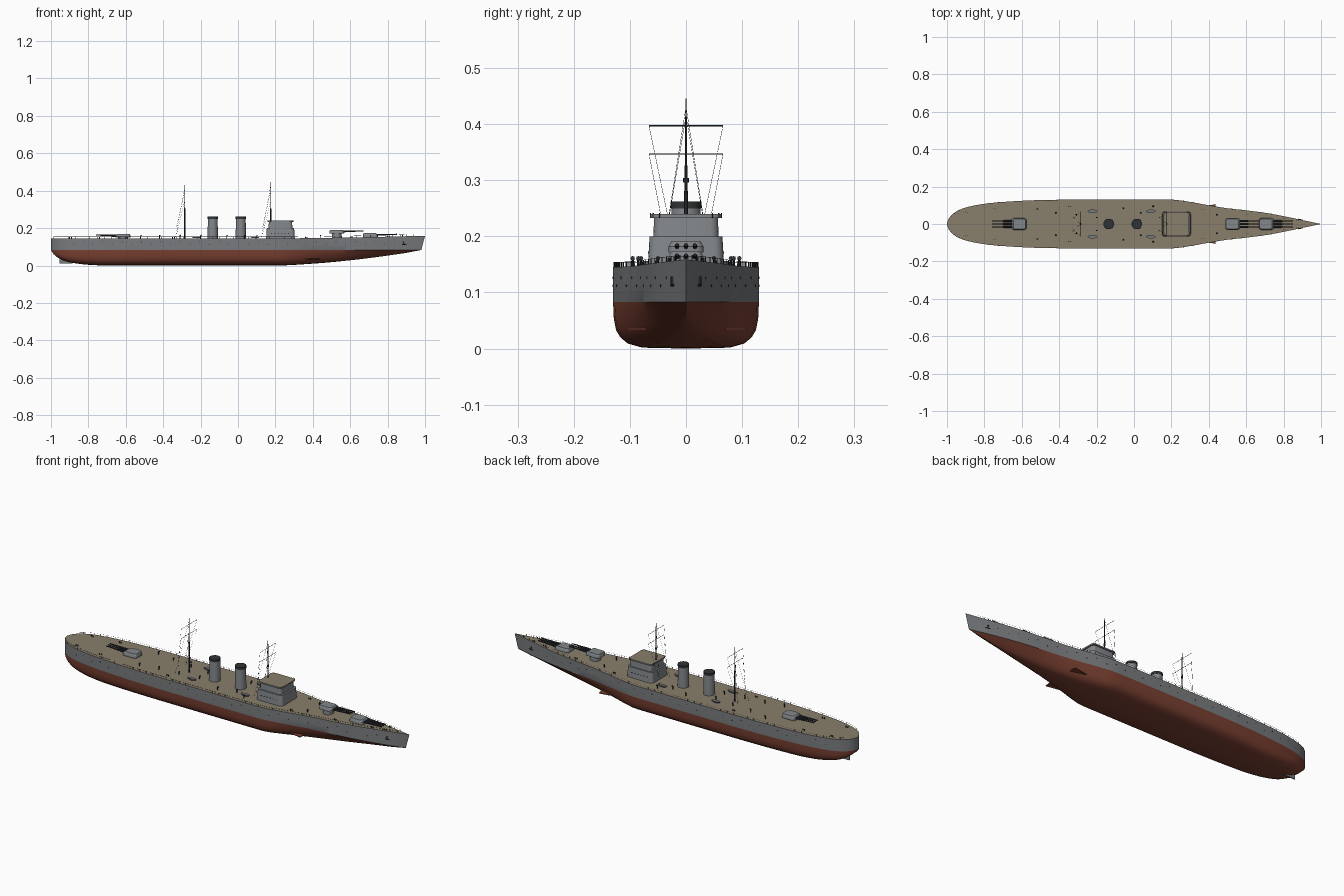
import bpy, bmesh, math
from mathutils import Vector

if "Cube" in bpy.data.objects:
    bpy.data.objects.remove(bpy.data.objects["Cube"])

def material(name, rgb):
    m = bpy.data.materials.new(name)
    m.diffuse_color = (*rgb, 1)
    m.use_nodes = True
    m.node_tree.nodes["Principled BSDF"].inputs["Base Color"].default_value = m.diffuse_color
    return m

GREY = material("hull grey", (0.19, 0.20, 0.21))
LIGHT = material("superstructure grey", (0.23, 0.245, 0.26))
RED = material("bottom red", (0.19, 0.05, 0.03))
DECK = material("deck tan", (0.25, 0.21, 0.145))
DARK = material("dark metal", (0.03, 0.033, 0.037))

def finish(name, bm, mats, angle=30):
    bmesh.ops.recalc_face_normals(bm, faces=bm.faces)
    me = bpy.data.meshes.new(name)
    bm.to_mesh(me)
    bm.free()
    ob = bpy.data.objects.new(name, me)
    bpy.context.collection.objects.link(ob)
    for m in mats:
        me.materials.append(m)
    bpy.ops.object.select_all(action='DESELECT')
    ob.select_set(True)
    bpy.context.view_layer.objects.active = ob
    bpy.ops.object.shade_smooth_by_angle(angle=math.radians(angle))
    return ob

def loft(bm, rings, cap=True):
    """Skin closed rings of points; returns the last cap."""
    vs = [[bm.verts.new(p) for p in r] for r in rings]
    n = len(vs[0])
    for a, b in zip(vs, vs[1:]):
        for i in range(n):
            bm.faces.new((a[i], a[(i + 1) % n], b[(i + 1) % n], b[i]))
    if cap:
        bm.faces.new(vs[0])
        return bm.faces.new(vs[-1])

def rod(bm, a, b, r0, r1=None, n=6):
    a, b = Vector(a), Vector(b)
    q = (b - a).to_track_quat('Z', 'Y')
    rings = []
    for p, r in ((a, r0), (b, r0 if r1 is None else r1)):
        rings.append([p + q @ Vector((r * math.cos(t * math.tau / n), r * math.sin(t * math.tau / n), 0))
                      for t in range(n)])
    loft(bm, rings)

def rounded(cx, hx, hy, z, r, seg=4):
    """Rounded rectangle ring."""
    pts = []
    for k, (sx, sy) in enumerate(((1, 1), (-1, 1), (-1, -1), (1, -1))):
        for i in range(seg + 1):
            t = (k + i / seg) * math.pi / 2
            pts.append((cx + sx * (hx - r) + r * math.cos(t), sy * (hy - r) + r * math.sin(t), z))
    return pts

def curve(table, x):
    """Monotone smooth interpolation through (x, value) points."""
    d = [(b[1] - a[1]) / (b[0] - a[0]) for a, b in zip(table, table[1:])]
    def slope(i):
        if i == 0 or i == len(d):
            return d[min(i, len(d) - 1)]
        p, q = d[i - 1], d[i]
        return 2 * p * q / (p + q) if p * q > 0 else 0
    i = max(k for k in range(len(d)) if x >= table[k][0] or k == 0)
    (x0, y0), (x1, y1) = table[i], table[i + 1]
    h = x1 - x0
    t = (x - x0) / h
    return (y0 * (1 + 2 * t) * (1 - t) ** 2 + slope(i) * h * t * (1 - t) ** 2
            + y1 * t * t * (3 - 2 * t) + slope(i + 1) * h * t * t * (t - 1))

BEAM = [(-1, 0), (-.995, .02), (-.98, .043), (-.95, .067), (-.9, .088), (-.8, .108), (-.7, .118), (-.5, .128),
        (-.35, .13), (.2, .13), (.3, .118), (.4, .1), (.5, .084), (.6, .073), (.7, .06), (.8, .042), (.9, .021), (1, 0)]
KEEL = [(-1, .083), (-.985, .06), (-.95, .035), (-.9, .017), (-.8, .004), (-.7, 0), (.2, 0), (.4, .01),
        (.6, .028), (.8, .053), (1, .083)]
SHEER = [(-1, .145), (.2, .145), (.6, .150), (1, .159)]
SECTION = [(1, 1), (.99, .65), (.96, .4), (.9, .24), (.8, .11), (.6, .02), (0, 0)]
WL = 0.083
beam = lambda x: curve(BEAM, x)
deck = lambda x: curve(SHEER, x)

# Hull: lofted stations, red below the waterline, deck on top
bm = bmesh.new()
rows = []
N = 90
for i in range(N + 1):
    x = -math.cos(math.pi * i / N)
    w, k, d = beam(x), curve(KEEL, x), deck(x)
    v = max(0, min(1, (x - .25) / .6))
    half = [(0, d), (w, d), (w, (d + WL) / 2)]
    for fy, fz in SECTION:
        half.append((w * (fy * (1 - v) + fz ** .8 * v), k + (WL - k) * fz))
    rake = .02 * max(0, (x - .9) / .1)
    ring = half + [(-y, z) for y, z in half[-2:0:-1]]
    rows.append([(x - rake * max(0, min(1, (d - z) / (d - WL))), y, z) for y, z in ring])
loft(bm, rows, cap=False)
bmesh.ops.remove_doubles(bm, verts=bm.verts, dist=1e-5)
bmesh.ops.dissolve_degenerate(bm, edges=bm.edges, dist=1e-6)
bmesh.ops.recalc_face_normals(bm, faces=bm.faces)
for f in bm.faces:
    c = f.calc_center_median()
    f.material_index = 1 if c.z < WL - 1e-4 else (2 if abs(f.normal.z) > .8 else 0)
finish("hull", bm, [GREY, RED, DECK])

# Rudder and bilge fins
bm = bmesh.new()
loft(bm, [[(x, y, z) for x, y in ((-.955, -.002), (-.885, -.004), (-.885, .004), (-.955, .002))] for z in (.012, .06)])
finish("rudder", bm, [GREY])
bm = bmesh.new()
for s in (1, -1):
    loft(bm, [[(.34, s * .07, z), (.36, s * .092, z), (.435, s * .106, z), (.44, s * .06, z)] for z in (.033, .037)])
finish("bilge_fins", bm, [RED])

# Bridge: two tiers with a roof rim and tan roof
bm = bmesh.new()
loft(bm, [rounded(.227, .077, .068, .14, .016), rounded(.227, .073, .065, .2, .016)])
loft(bm, [rounded(.227, .064, .058, .199, .014), rounded(.227, .062, .057, .234, .014)])
top = loft(bm, [rounded(.227, .068, .063, .233, .016), rounded(.227, .068, .063, .24, .016)])
top.material_index = 1
finish("bridge", bm, [LIGHT, DECK])
bm = bmesh.new()
for p in rounded(.227, .068, .063, .233, .016, 2):
    rod(bm, p, (p[0], p[1], .242), .001, n=4)
for s in (1, -1):
    for i in range(6):
        rod(bm, (.18 + i * .018, s * .0665, .172), (.18 + i * .018, s * .0675, .172), .003, n=8)
finish("bridge_fittings", bm, [DARK])

# Funnels with dark caps
for name, x in (("aft_funnel", -.135), ("fore_funnel", .015)):
    bm = bmesh.new()
    rod(bm, (x, 0, .14), (x, 0, .25), .028, .026, 24)
    finish(name, bm, [LIGHT])
    bm = bmesh.new()
    rod(bm, (x, 0, .25), (x, 0, .262), .0275, n=24)
    finish(name + "_cap", bm, [DARK])

# Triple gun turrets
for name, x, z, s in (("fore_turret", .708, .153, 1), ("raised_turret", .528, .171, 1), ("aft_turret", -.615, .149, -1)):
    bm = bmesh.new()
    loft(bm, [rounded(x, .04, .031, z, .012), rounded(x, .04, .031, z + .011, .012),
              rounded(x - s * .003, .033, .026, z + .02, .01)])
    rod(bm, (x, 0, .14), (x, 0, z + .002), .026, n=24)
    finish(name, bm, [LIGHT])
    bm = bmesh.new()
    for y in (-.016, 0, .016):
        rod(bm, (x + s * .03, y, z + .011), (x + s * .085, y, z + .0125), .0048, .004, 8)
        rod(bm, (x + s * .085, y, z + .0125), (x + s * .143, y, z + .014), .0035, .003, 8)
    finish(name + "_barrels", bm, [DARK])

# Masts with yards, lookout and rigging
for name, x, h in (("aft_mast", -.285, .43), ("fore_mast", .175, .446)):
    bm = bmesh.new()
    rod(bm, (x, 0, .14), (x, 0, .3), .004, .003, 8)
    rod(bm, (x, 0, .3), (x, 0, h), .0025, .001, 8)
    rod(bm, (x, 0, .296), (x, 0, .304), .005, n=8)
    for zy in (.347, .397):
        rod(bm, (x, -.066, zy), (x, .066, zy), .001, n=4)
    finish(name, bm, [DARK])
    bm = bmesh.new()
    for s in (1, -1):
        rod(bm, (x, s * .066, .397), (x - .045, s * .025, .2), .0004, n=3)
        rod(bm, (x, s * .066, .347), (x - .045, s * .03, .16), .0004, n=3)
        rod(bm, (x, 0, h - .015), (x - .05, s * .045, .145), .0004, n=3)
    finish(name + "_rigging", bm, [DARK])

# Deck railing: stanchions and one wire per side
bm = bmesh.new()
for s in (1, -1):
    pts = []
    for i in range(51):
        x = -.985 + i * .0385
        pts.append(Vector((x, s * max(beam(x) - .002, .001), deck(x))))
    for p in pts:
        rod(bm, p, p + Vector((0, 0, .009)), .0008, n=4)
    for a, b in zip(pts, pts[1:]):
        rod(bm, a + Vector((0, 0, .0085)), b + Vector((0, 0, .0085)), .0004, n=3)
finish("railing", bm, [DARK])

# Portholes and anchors on the hull sides
bm = bmesh.new()
for s in (1, -1):
    for i in range(34):
        x = -.88 + i * .052
        y = s * beam(x)
        z = .126 if i % 2 else .112
        rod(bm, (x, y * .99, z), (x, y + s * .0008, z), .0022, n=8)
    y = s * beam(.885)
    rod(bm, (.885, y, .128), (.888, y, .112), .003, n=6)
    rod(bm, (.876, y + s * .002, .113), (.9, y - s * .003, .113), .0025, n=6)
finish("portholes_and_anchors", bm, [DARK])

# Ship's boats
bm = bmesh.new()
for x in (-.222, .09):
    for s in (1, -1):
        rings = []
        for z, g in ((.147, .6), (.151, .9), (.156, 1)):
            rings.append([(x + .026 * g * math.cos(t * math.tau / 16),
                           s * .068 + .009 * g * math.sin(t * math.tau / 16), z) for t in range(16)])
        loft(bm, rings)
finish("boats", bm, [GREY])

# Ventilators with cowls, and bollards
bm = bmesh.new()
for x, y in ((-.42, .06), (-.31, .05), (-.2, .035), (-.06, .085), (.035, .06), (.1, .095), (.44, .05), (-.52, .08)):
    for s in (1, -1):
        rod(bm, (x, s * y, .143), (x, s * y, .159), .0022, n=8)
        rod(bm, (x - .002, s * y, .159), (x + .005, s * y, .161), .0025, .004, 8)
for x in (-.9, -.75, -.35, .36, .6, .8, .87):
    for s in (1, -1):
        for dx in (0, .01):
            rod(bm, (x + dx, s * beam(x) * .72, deck(x) - .001), (x + dx, s * beam(x) * .72, deck(x) + .007), .0025, n=8)
finish("deck_fittings", bm, [DARK])
